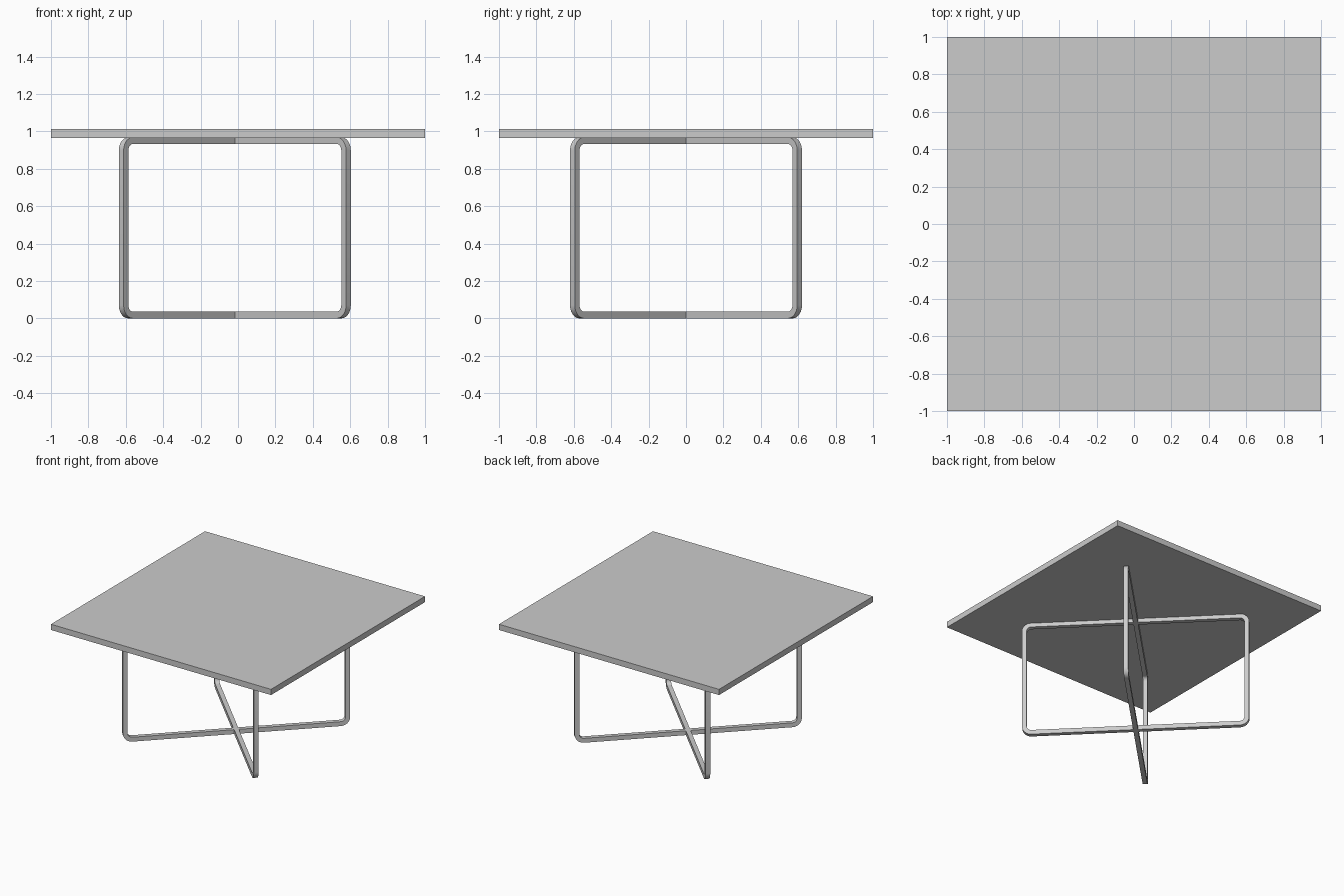
import bpy
import bmesh
from math import cos, sin, pi, radians
from mathutils import Matrix, Vector

old = bpy.data.objects.get("Cube")
if old:
    bpy.data.objects.remove(old, do_unlink=True)

BAR = 0.036          # thickness of the square bar
HALF = 0.859         # half length of a leg frame
FRAME_TOP = 0.968
RADIUS = 0.07        # outer corner radius
CENTRE_X = -0.017


def make_material(name, value):
    mat = bpy.data.materials.new(name)
    mat.use_nodes = True
    colour = (value, value, value, 1)
    mat.diffuse_color = colour
    mat.node_tree.nodes["Principled BSDF"].inputs["Base Color"].default_value = colour
    return mat


def add_object(name, bm, mat):
    bmesh.ops.recalc_face_normals(bm, faces=bm.faces)
    mesh = bpy.data.meshes.new(name)
    bm.to_mesh(mesh)
    bm.free()
    mesh.materials.append(mat)
    obj = bpy.data.objects.new(name, mesh)
    bpy.context.collection.objects.link(obj)
    return obj


def rounded_loop(inset, steps=6):
    """Rounded rectangle in the x-z plane, moved inward by inset."""
    centre_z = FRAME_TOP / 2
    points = []
    for corner, (sx, sz) in enumerate([(1, 1), (-1, 1), (-1, -1), (1, -1)]):
        cx = sx * (HALF - RADIUS)
        cz = centre_z + sz * (centre_z - RADIUS)
        for i in range(steps + 1):
            a = (corner + i / steps) * pi / 2
            r = RADIUS - inset
            points.append((cx + r * cos(a), cz + r * sin(a)))
    return points


def leg_frame(name, angle, mat):
    """Square bar bent into a closed rounded rectangle."""
    bm = bmesh.new()
    section = [(0, -BAR / 2), (0, BAR / 2), (BAR, BAR / 2), (BAR, -BAR / 2)]
    rings = [[bm.verts.new((x, y, z)) for x, z in rounded_loop(inset)]
             for inset, y in section]
    count = len(rings[0])
    for k, ring in enumerate(rings):
        following = rings[(k + 1) % len(rings)]
        for i in range(count):
            j = (i + 1) % count
            bm.faces.new((ring[i], ring[j], following[j], following[i]))
    obj = add_object(name, bm, mat)
    obj.matrix_world = (Matrix.Translation((CENTRE_X, 0, 0))
                        @ Matrix.Rotation(radians(angle), 4, "Z"))
    bpy.ops.object.select_all(action="DESELECT")
    obj.select_set(True)
    bpy.context.view_layer.objects.active = obj
    bpy.ops.object.shade_smooth_by_angle(angle=radians(35))


grey = make_material("light grey", 0.6)

# Table top
bm = bmesh.new()
bmesh.ops.create_cube(bm, size=1)
bmesh.ops.scale(bm, vec=(2, 2, 0.047), verts=bm.verts)
bmesh.ops.translate(bm, vec=(0, 0, 0.988), verts=bm.verts)
add_object("table_top", bm, grey)

# Crossed leg frames
leg_frame("leg_frame_left", 45, grey)
leg_frame("leg_frame_right", -45, grey)
